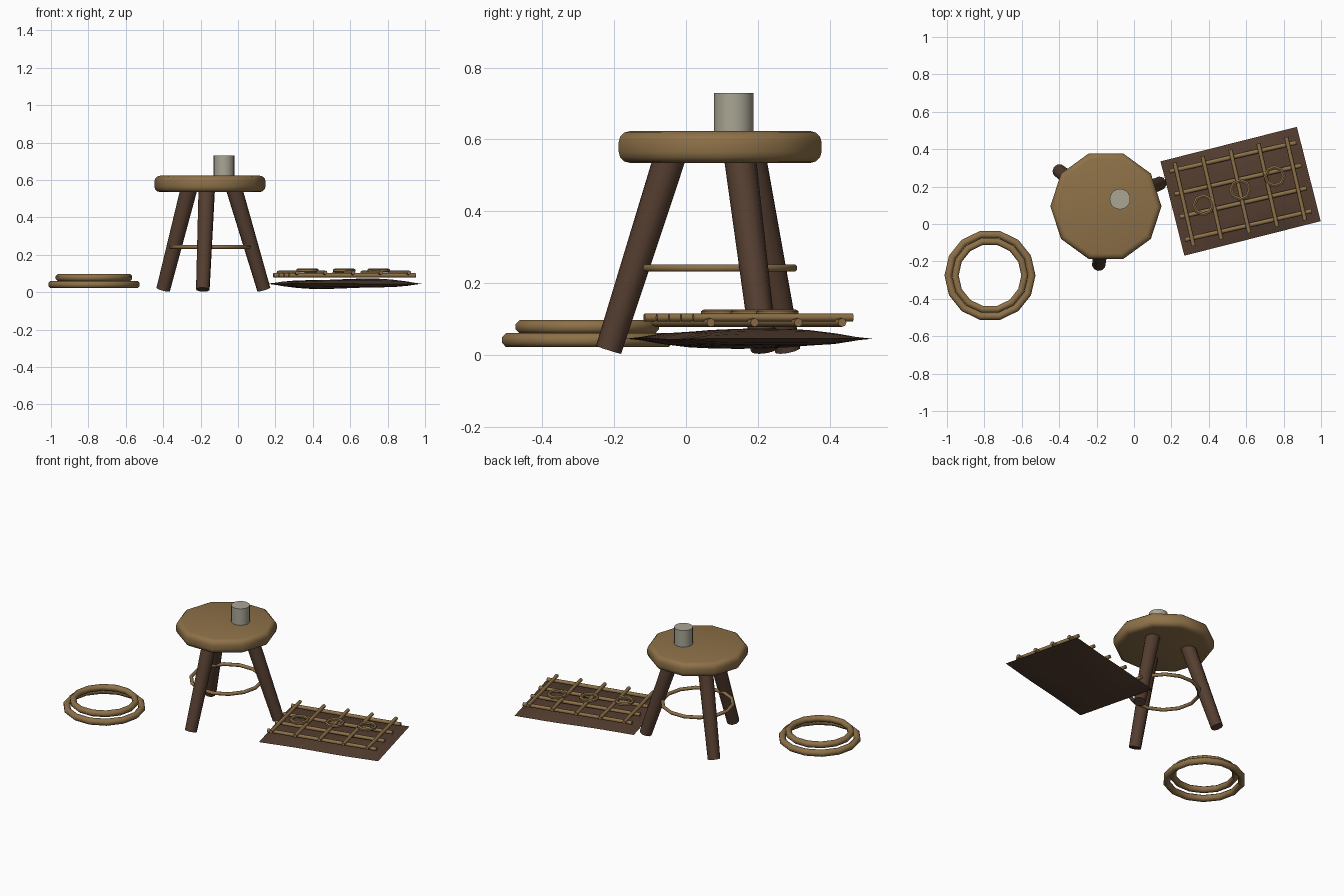
import bpy
import bmesh
from math import radians, cos, sin, pi
from mathutils import Vector, Matrix

cube = bpy.data.objects.get("Cube")
if cube:
    bpy.data.objects.remove(cube, do_unlink=True)


def material(name, rgb):
    m = bpy.data.materials.new(name)
    m.use_nodes = True
    m.diffuse_color = (*rgb, 1)
    m.node_tree.nodes["Principled BSDF"].inputs["Base Color"].default_value = (*rgb, 1)
    return m


tan = material("tan wood", (0.27, 0.165, 0.065))
dark = material("dark brown", (0.09, 0.048, 0.03))
clay = material("pale clay", (0.40, 0.38, 0.30))


def finish(name, bm, mat, angle=50):
    bmesh.ops.recalc_face_normals(bm, faces=bm.faces)
    me = bpy.data.meshes.new(name)
    bm.to_mesh(me)
    bm.free()
    me.materials.append(mat)
    ob = bpy.data.objects.new(name, me)
    bpy.context.collection.objects.link(ob)
    bpy.ops.object.select_all(action='DESELECT')
    ob.select_set(True)
    bpy.context.view_layer.objects.active = ob
    bpy.ops.object.shade_smooth_by_angle(angle=radians(angle))
    return ob


def rod(name, a, b, r1, r2, mat, sides=10):
    """Tapered round bar from point a to point b."""
    a, b = Vector(a), Vector(b)
    turn = (b - a).to_track_quat('Z', 'Y').to_matrix().to_4x4()
    bm = bmesh.new()
    bmesh.ops.create_cone(bm, cap_ends=True, segments=sides, radius1=r1, radius2=r2,
                          depth=(b - a).length,
                          matrix=Matrix.Translation((a + b) / 2) @ turn)
    return finish(name, bm, mat)


def ring(name, centre, radius, tube, steps=14, sides=8):
    """Faceted hoop lying flat."""
    bm = bmesh.new()
    loops = []
    for i in range(steps):
        t = 2 * pi * i / steps
        loop = []
        for j in range(sides):
            p = 2 * pi * (j + 0.5) / sides
            r = radius + tube * cos(p)
            loop.append(bm.verts.new(Vector(centre) + Vector((r * cos(t), r * sin(t), tube * sin(p)))))
        loops.append(loop)
    for i in range(steps):
        n = (i + 1) % steps
        for j in range(sides):
            k = (j + 1) % sides
            bm.faces.new((loops[i][j], loops[n][j], loops[n][k], loops[i][k]))
    return finish(name, bm, tan)


# Stool seat: ten-sided slab with rounded rims
stool = Vector((-0.15, 0.095, 0))
bm = bmesh.new()
bmesh.ops.create_cone(bm, cap_ends=True, segments=10, radius1=0.297, radius2=0.297, depth=0.088,
                      matrix=Matrix.Translation(stool + Vector((0, 0, 0.579))) @ Matrix.Rotation(pi / 2, 4, 'Z'))
rims = [e for e in bm.edges if abs(e.verts[0].co.z - e.verts[1].co.z) < 0.01]
bmesh.ops.bevel(bm, geom=rims, offset=0.03, segments=3, profile=0.5, affect='EDGES')
finish("seat", bm, tan)

# Three splayed legs and the hoop that ties them
for i, name in enumerate(("right_leg", "front_leg", "left_leg")):
    a = radians(143 + 120 * i)
    out = Vector((cos(a), sin(a), 0))
    rod(name, stool + out * 0.313 + Vector((0, 0, 0.014)),
        stool + out * 0.135 + Vector((0, 0, 0.57)), 0.037, 0.045, dark)
ring("leg_hoop", stool + Vector((0, 0, 0.242)), 0.21, 0.011)

# Cup on the seat
rod("cup", (-0.075, 0.133, 0.615), (-0.075, 0.133, 0.73), 0.055, 0.055, clay, 20)

# Coil of two stacked hoops
ring("coil_lower", (-0.77, -0.275, 0.041), 0.224, 0.021)
ring("coil_upper", (-0.77, -0.275, 0.078), 0.186, 0.020)

# Padded hide: two bulging sheets joined along a pinched, wavy rim
mat_centre = Vector((0.57, 0.175, 0))
hide_turn = Matrix.Translation(mat_centre) @ Matrix.Rotation(radians(14.2), 4, 'Z')
bm = bmesh.new()
for side in (1, -1):
    grid = bmesh.ops.create_grid(bm, x_segments=12, y_segments=8, size=1)
    for v in grid["verts"]:
        x, y = v.co.x, v.co.y
        bulge = (1 - x ** 4) * (1 - y ** 4)
        wave = 0.006 * sin(3 * x) * cos(2 * y)
        v.co = hide_turn @ Vector((x * 0.376, y * 0.26, 0.045 + wave * (1 - x * x) + side * 0.024 * bulge))
bmesh.ops.remove_doubles(bm, verts=bm.verts, dist=0.0005)
finish("hide", bm, dark)

# Lattice of crossing bars above the hide
lattice_turn = Matrix.Translation(mat_centre) @ Matrix.Rotation(radians(12.8), 4, 'Z')


def place(u, v, z):
    return lattice_turn @ Vector((u, v, z))


for i in range(4):
    v = -0.187 + i * 0.125
    rod(f"long_bar_{i + 1}", place(-0.347, v, 0.09), place(0.347, v, 0.09), 0.012, 0.012, tan, 8)
for i in range(5):
    u = -0.31 + i * 0.153
    rod(f"cross_bar_{i + 1}", place(u, -0.228, 0.104), place(u, 0.228, 0.104), 0.011, 0.011, tan, 8)

# Three small loops tied along the lattice
for i, (u, v) in enumerate(((-0.21, -0.028), (0, 0.008), (0.195, 0.037))):
    ring(f"small_loop_{i + 1}", place(u, v, 0.116), 0.05, 0.011, 8, 6)
